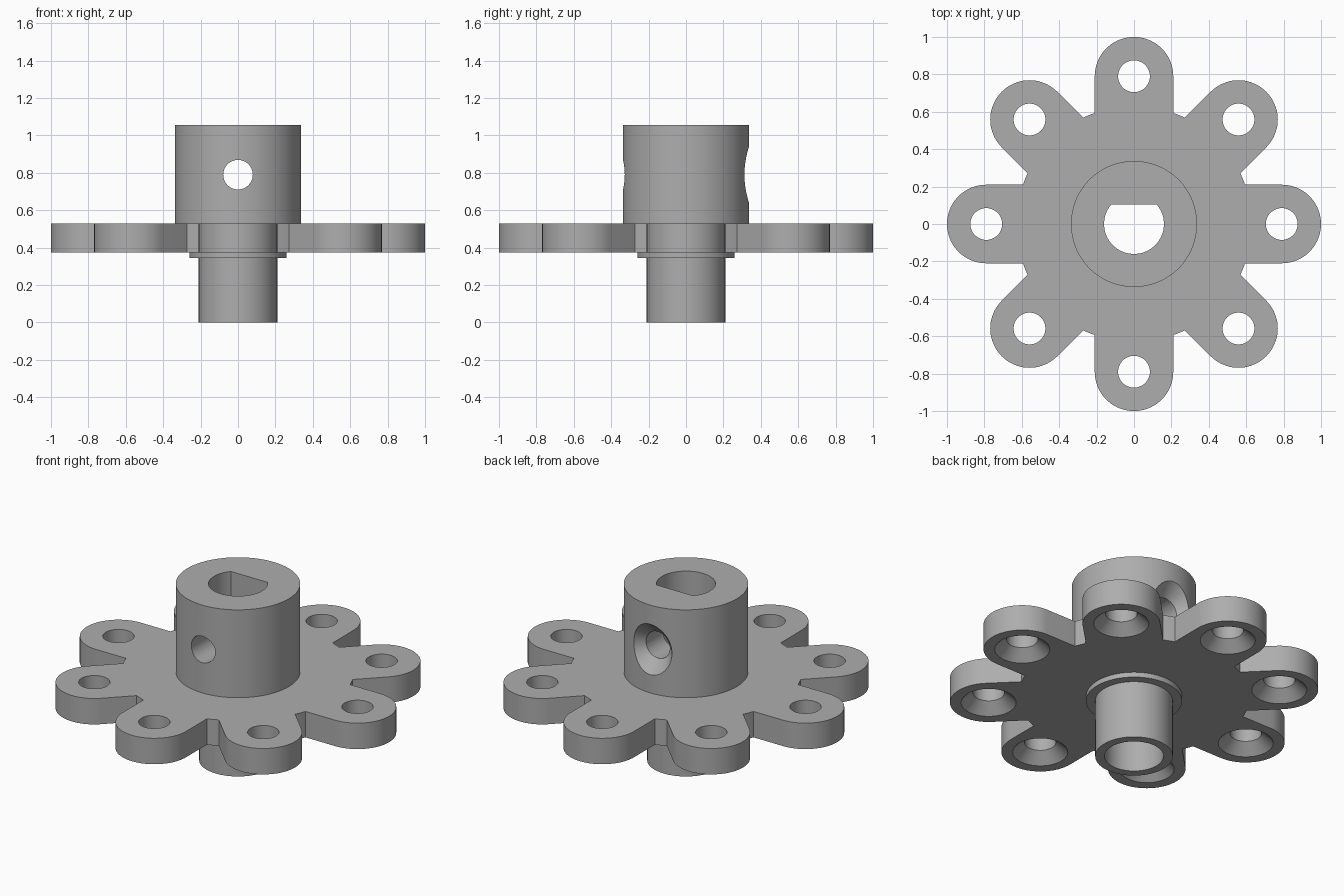
import bpy
import bmesh
from math import pi, sin, cos, asin, sqrt, radians
from mathutils import Matrix, Vector

cube = bpy.data.objects.get("Cube")
if cube:
    bpy.data.objects.remove(cube)

metal = bpy.data.materials.new("plain grey")
metal.use_nodes = True
grey = (0.42, 0.42, 0.42, 1)
metal.diffuse_color = grey
metal.node_tree.nodes["Principled BSDF"].inputs["Base Color"].default_value = grey


def finish(name, bm):
    bmesh.ops.recalc_face_normals(bm, faces=bm.faces)
    mesh = bpy.data.meshes.new(name)
    bm.to_mesh(mesh)
    bm.free()
    mesh.materials.append(metal)
    obj = bpy.data.objects.new(name, mesh)
    bpy.context.collection.objects.link(obj)
    return obj


def prism(name, outline, z0, z1):
    bm = bmesh.new()
    face = bm.faces.new([bm.verts.new((x, y, z0)) for x, y in outline])
    ring = bmesh.ops.extrude_face_region(bm, geom=[face])["geom"]
    verts = [v for v in ring if isinstance(v, bmesh.types.BMVert)]
    bmesh.ops.translate(bm, verts=verts, vec=(0, 0, z1 - z0))
    return finish(name, bm)


def cone(name, r0, r1, z0, z1, matrix=Matrix(), sides=96):
    bm = bmesh.new()
    place = matrix @ Matrix.Translation((0, 0, (z0 + z1) / 2))
    bmesh.ops.create_cone(bm, cap_ends=True, segments=sides, radius1=r0,
                          radius2=r1, depth=z1 - z0, matrix=place)
    return finish(name, bm)


def arc(r, a0, a1, n, cx=0):
    return [(cx + r * cos(a0 + (a1 - a0) * i / n),
             r * sin(a0 + (a1 - a0) * i / n)) for i in range(n + 1)]


def cut(obj, cutters):
    for cutter in cutters:
        mod = obj.modifiers.new("cut", "BOOLEAN")
        mod.operation = "DIFFERENCE"
        mod.solver = "EXACT"
        mod.object = cutter
        bpy.context.view_layer.objects.active = obj
        bpy.ops.object.modifier_apply(modifier=mod.name)


# Heights and radii
BOTTOM, TOP, HUB_TOP = 0.375, 0.53, 1.055
DISC, ARM, REACH, HUB, BORE = 0.63, 0.21, 0.79, 0.337, 0.16
HOLE_Z = 0.79

# Plate outline: eight round-ended arms joined by short disc arcs
root = asin(ARM / DISC)
petal = arc(ARM, -pi / 2, pi / 2, 40, REACH) + arc(DISC, root, pi / 4 - root, 3)
outline = []
for i in range(8):
    turn = Matrix.Rotation(i * pi / 4, 2)
    outline += [tuple(turn @ Vector(p)) for p in petal]

plate = prism("arm_plate", outline, BOTTOM, TOP)
hub = cone("hub", HUB, HUB, TOP, HUB_TOP)
collar = cone("collar", 0.26, 0.26, 0.345, BOTTOM)
shaft = cone("shaft", ARM, ARM, 0, 0.345)

# Round bore below, flat-sided bore in the hub
bore = cone("bore_cutter", BORE, BORE, -0.1, 0.8)
flat = asin(0.105 / BORE)
d_bore = prism("flat_bore_cutter", arc(BORE, pi - flat, 2 * pi + flat, 64), 0.4, 1.2)

# Screw holes in the arms, countersunk from below
plate_cutters = [bore]
for i in range(8):
    at = Matrix.Rotation(i * pi / 4, 4, "Z") @ Matrix.Translation((REACH, 0, 0))
    plate_cutters.append(cone("screw_cutter", 0.085, 0.085, 0.3, 0.6, at, 48))
    plate_cutters.append(cone("sink_cutter", 0.16, 0.085, BOTTOM - 0.01, BOTTOM + 0.06, at, 48))

# Cross hole through the hub, countersunk at the back
sideways = Matrix.Translation((0, 0, HOLE_Z)) @ Matrix.Rotation(radians(-90), 4, "X")
cross = cone("cross_cutter", 0.079, 0.079, -0.5, 0.5, sideways, 48)
cross_sink = cone("cross_sink_cutter", 0.079, 0.179, 0.265, 0.365, sideways, 64)

cut(plate, plate_cutters)
cut(hub, [d_bore, cross, cross_sink])
cut(collar, [bore])
cut(shaft, [bore])

for cutter in plate_cutters + [d_bore, cross, cross_sink]:
    bpy.data.objects.remove(cutter)

# Smooth the curved walls, keep the rims sharp
bpy.ops.object.select_all(action="DESELECT")
for part in (plate, hub, collar, shaft):
    part.select_set(True)
bpy.context.view_layer.objects.active = plate
bpy.ops.object.shade_smooth_by_angle(angle=radians(25))
